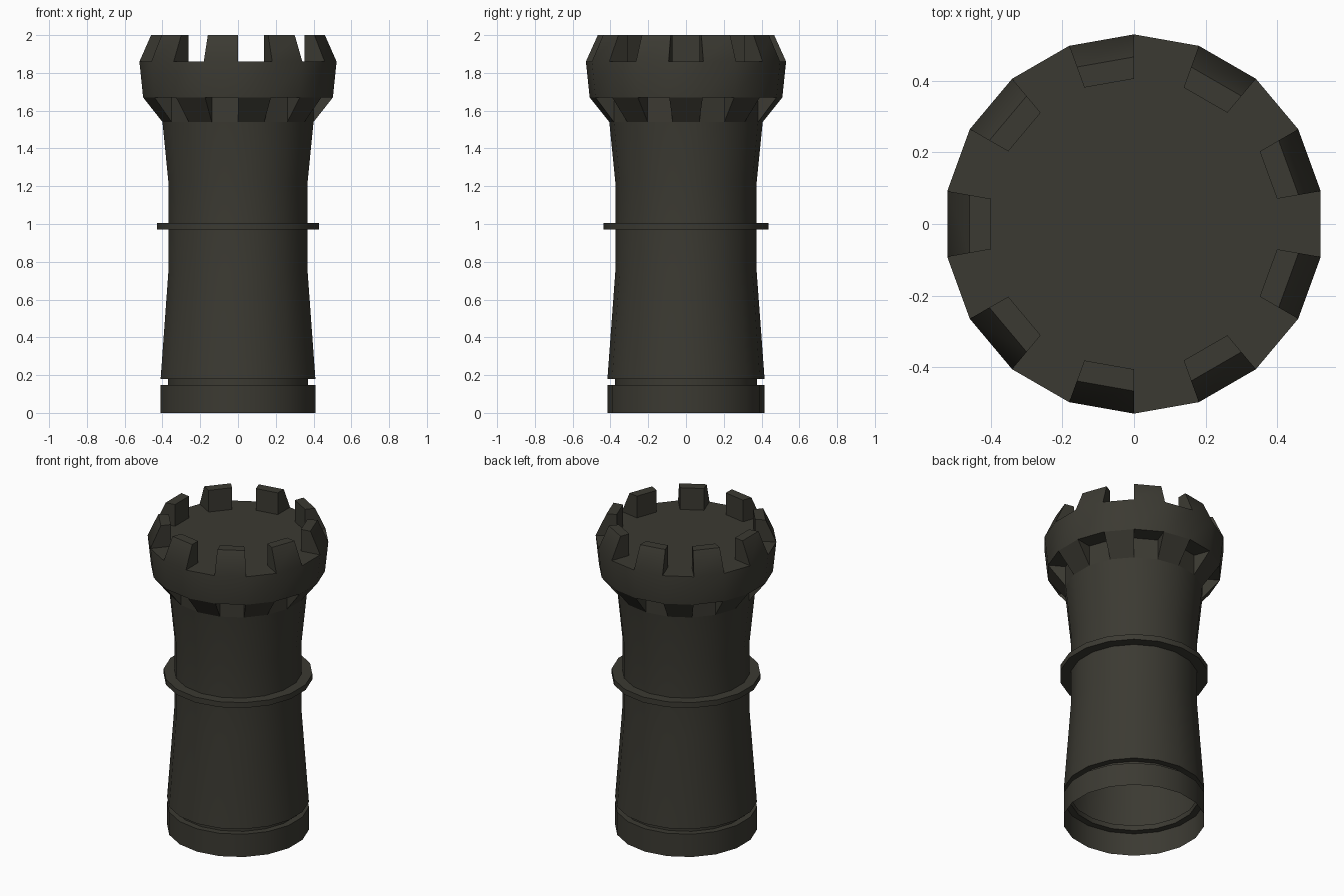
import bpy, bmesh, math

if "Cube" in bpy.data.objects:
    bpy.data.objects.remove(bpy.data.objects["Cube"])

SIDES = 18
stone = bpy.data.materials.new("dark stone")
stone.diffuse_color = (0.044, 0.042, 0.032, 1)
stone.use_nodes = True
stone.node_tree.nodes["Principled BSDF"].inputs["Base Color"].default_value = stone.diffuse_color


def pt(i, r, z):
    """Point on corner i of the 18-sided ring of radius r at height z."""
    a = math.radians(10 + 20 * i)
    return (r * math.cos(a), r * math.sin(a), z)


def face(bm, *pts):
    bm.faces.new([bm.verts.new(p) for p in pts])


def sector(bm, i, profile):
    """Sweep an upward profile across side i, between corners i and i+1."""
    for (ra, za), (rb, zb) in zip(profile, profile[1:]):
        face(bm, pt(i, ra, za), pt(i + 1, ra, za), pt(i + 1, rb, zb), pt(i, rb, zb))


def finish(bm, name):
    bmesh.ops.remove_doubles(bm, verts=bm.verts, dist=0.0005)
    bmesh.ops.recalc_face_normals(bm, faces=bm.faces)
    me = bpy.data.meshes.new(name)
    bm.to_mesh(me)
    bm.free()
    me.materials.append(stone)
    ob = bpy.data.objects.new(name, me)
    bpy.context.collection.objects.link(ob)
    bpy.ops.object.select_all(action='DESELECT')
    ob.select_set(True)
    bpy.context.view_layer.objects.active = ob
    bpy.ops.object.shade_smooth_by_angle(angle=math.radians(30))


# Hollow shaft, open below: foot, groove, tapered wall, collar, flared neck
SHAFT = [(.416, 0), (.416, .147), (.376, .147), (.376, .18), (.416, .18),
         (.374, .75), (.374, .97), (.436, .97), (.436, 1.005), (.374, 1.005),
         (.374, 1.22), (.406, 1.54)]
bm = bmesh.new()
for i in range(SIDES):
    sector(bm, i, SHAFT)
finish(bm, "tower_shaft")

# Head: brackets below the overhang alternate with merlons above it
NECK, LOW, RIM, TOP = (.406, 1.54), (.51, 1.67), (.53, 1.86), (.467, 2.0)
RECESS, DECK, CREST = (.406, 1.67), (.406, 1.86), (.406, 2.0)
bm = bmesh.new()
for i in range(SIDES):
    if i % 2:   # bracket below, crenel gap above
        sector(bm, i, [NECK, LOW, RIM, DECK])
    else:       # recessed wall below, merlon above
        sector(bm, i, [NECK, RECESS, LOW, RIM, TOP, CREST, DECK])
    # bracket cheek and merlon cheek on each corner
    face(bm, *[pt(i, *p) for p in (NECK, RECESS, LOW)])
    face(bm, *[pt(i, *p) for p in (RIM, TOP, CREST, DECK)])
# roof deck
face(bm, *[pt(i, *DECK) for i in range(SIDES)])
finish(bm, "battlement_head")
